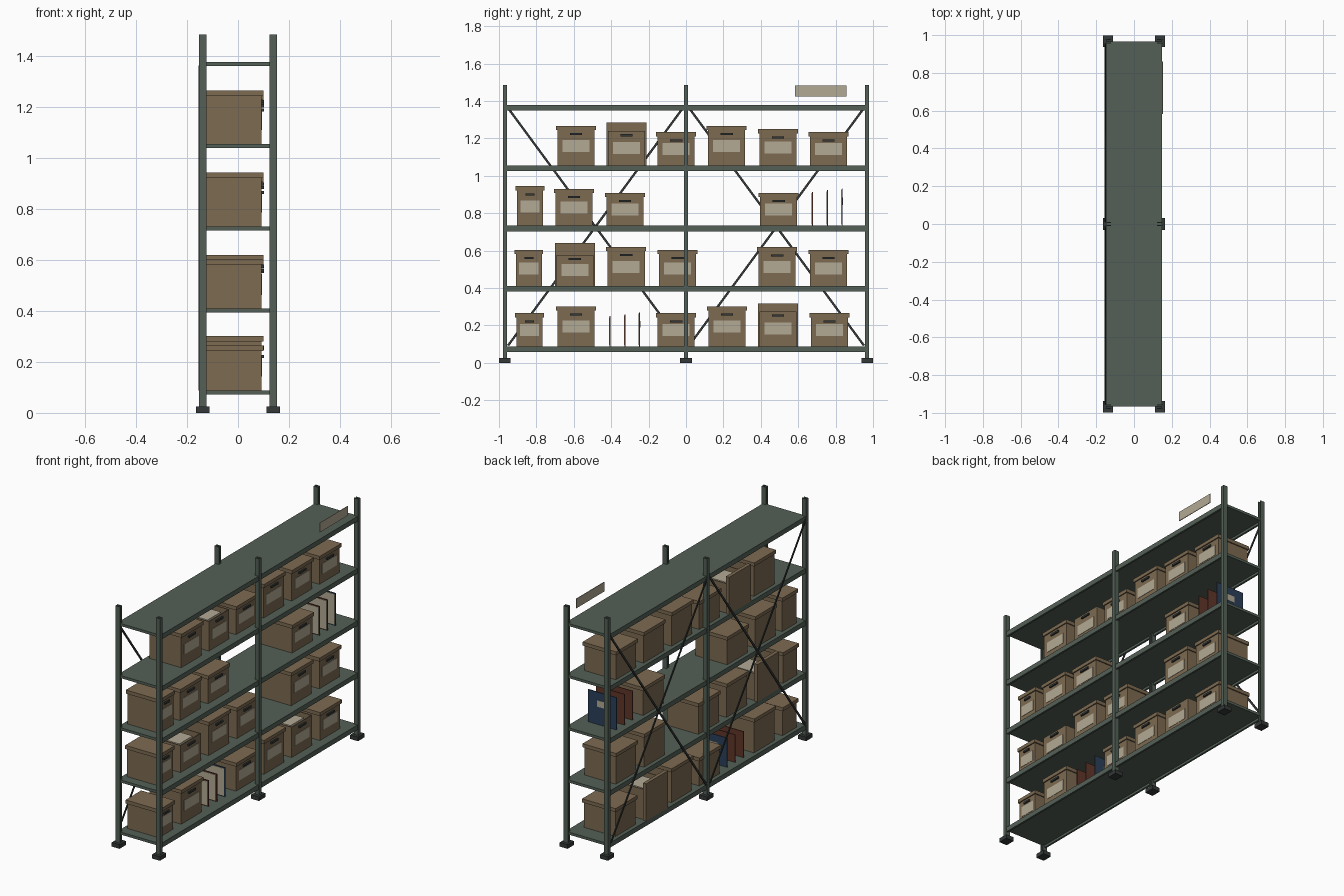
import bpy, bmesh, math
from mathutils import Matrix, Vector

if "Cube" in bpy.data.objects:
    bpy.data.objects.remove(bpy.data.objects["Cube"])


def material(name, rgb):
    m = bpy.data.materials.new(name)
    m.diffuse_color = (*rgb, 1)
    m.use_nodes = True
    m.node_tree.nodes["Principled BSDF"].inputs["Base Color"].default_value = m.diffuse_color
    return m


MATS = [material("green steel", (0.088, 0.118, 0.095)),
        material("charcoal metal", (0.035, 0.04, 0.04)),
        material("brown card", (0.205, 0.145, 0.083)),
        material("beige paper", (0.45, 0.40, 0.30)),
        material("navy cover", (0.024, 0.05, 0.10)),
        material("rust cover", (0.115, 0.035, 0.022))]
GREEN, DARK, CARD, PAPER, NAVY, RUST = range(6)


def block(bm, x0, x1, y0, y1, z0, z1, mat):
    mtx = (Matrix.Translation(((x0 + x1) / 2, (y0 + y1) / 2, (z0 + z1) / 2))
           @ Matrix.Diagonal((x1 - x0, y1 - y0, z1 - z0, 1)))
    res = bmesh.ops.create_cube(bm, size=1, matrix=mtx)
    for f in {f for v in res["verts"] for f in v.link_faces}:
        f.material_index = mat
    return res["verts"]


def finish(bm, name):
    me = bpy.data.meshes.new(name)
    used = sorted({f.material_index for f in bm.faces})
    for f in bm.faces:
        f.material_index = used.index(f.material_index)
    bm.to_mesh(me)
    bm.free()
    for i in used:
        me.materials.append(MATS[i])
    ob = bpy.data.objects.new(name, me)
    bpy.context.collection.objects.link(ob)
    return ob


SHELF_TOPS = [0.088, 0.41, 0.733, 1.056, 1.378]

# Channel posts on foot plates
for y in (-0.968, 0, 0.968):
    for s in (-1, 1):
        bm = bmesh.new()
        pts = [(0.153, -0.0115), (0.153, 0.0115), (0.123, 0.0115), (0.123, 0.006),
               (0.146, 0.006), (0.146, -0.006), (0.123, -0.006), (0.123, -0.0115)]
        face = bm.faces.new([bm.verts.new((s * px, y + py, 0.02)) for px, py in pts])
        ext = bmesh.ops.extrude_face_region(bm, geom=[face])
        bmesh.ops.translate(bm, vec=(0, 0, 1.466),
                            verts=[v for v in ext["geom"] if isinstance(v, bmesh.types.BMVert)])
        bmesh.ops.recalc_face_normals(bm, faces=bm.faces)
        finish(bm, "post")
        bm = bmesh.new()
        block(bm, s * 0.138 - 0.027, s * 0.138 + 0.027, y - 0.031, y + 0.031, 0, 0.025, DARK)
        finish(bm, "foot_plate")

# Shelves: plate with a folded lip along each long edge
for z in SHELF_TOPS:
    bm = bmesh.new()
    block(bm, -0.135, 0.135, -0.967, 0.967, z - 0.016, z, GREEN)
    for s in (-1, 1):
        x0, x1 = sorted((s * 0.135, s * 0.147))
        block(bm, x0, x1, -0.967, 0.967, z - 0.03, z, GREEN)
    finish(bm, "shelf")

# Crossed flat braces at the back
for yc in (-0.484, 0.484):
    for s in (-1, 1):
        bm = bmesh.new()
        dy, dz = 0.935, 1.27
        verts = block(bm, -0.0025, 0.0025, -0.006, 0.006,
                      -math.hypot(dy, dz) / 2, math.hypot(dy, dz) / 2, DARK)
        bmesh.ops.transform(bm, verts=verts, matrix=Matrix.Translation(
            (-0.1515 - 0.001 * s, yc, 0.727)) @ Matrix.Rotation(s * math.atan2(dy, dz), 4, 'X'))
        finish(bm, "back_brace")


def archive_box(y, z, h, wide=0.213, open_top=False):
    bm = bmesh.new()
    hw = wide / 2 - 0.007
    x0, x1 = -0.123, 0.093
    if open_top:
        t = 0.005
        block(bm, x0, x1, y - hw, y + hw, z, z + t, CARD)
        for s in (-1, 1):
            a, b = sorted((y + s * hw, y + s * (hw - t)))
            block(bm, x0, x1, a, b, z + t, z + h, CARD)
        block(bm, x0, x0 + t, y - hw + t, y + hw - t, z + t, z + h, CARD)
        block(bm, x1 - t, x1, y - hw + t, y + hw - t, z + t, z + h, CARD)
        # papers inside, and the lid stood on end behind
        block(bm, -0.095, 0.06, y - 0.065, y + 0.065, z + t, z + h - 0.012, PAPER)
        block(bm, -0.147, -0.125, y - wide / 2, y + wide / 2, z, z + 0.23, CARD)
        handle, mid = z + h - 0.022, z + h * 0.52
    else:
        block(bm, x0, x1, y - hw, y + hw, z, z + h - 0.02, CARD)
        block(bm, -0.13, 0.1, y - wide / 2, y + wide / 2, z + h - 0.022, z + h, CARD)
        handle, mid = z + h - 0.044, z + h * 0.5
    # handle and label on the front
    k = wide / 0.213
    block(bm, x1 - 0.002, x1 + 0.009, y - 0.033 * k, y + 0.033 * k,
          handle - 0.006, handle + 0.006, DARK)
    lw = 0.072 * k
    block(bm, x1 - 0.001, x1 + 0.002, y - lw, y + lw, mid - 0.034, mid + 0.03, PAPER)
    finish(bm, "open_archive_box" if open_top else "archive_box")


N = 0.153  # narrow box width
ROWS = [
    [(-0.837, 0.177, N), (-0.588, 0.214), (-0.053, 0.177), (0.219, 0.214),
     (0.492, 0.187, 0.213, True), (0.767, 0.177)],
    [(-0.84, 0.194, N), (-0.594, 0.167, 0.213, True), (-0.32, 0.21), (-0.045, 0.194),
     (0.487, 0.208), (0.762, 0.194)],
    [(-0.834, 0.211, N), (-0.599, 0.197), (-0.326, 0.176), (0.495, 0.176)],
    [(-0.588, 0.211), (-0.318, 0.182, 0.213, True), (-0.053, 0.177), (0.217, 0.211),
     (0.492, 0.193), (0.762, 0.177)],
]
for z, row in zip(SHELF_TOPS, ROWS):
    for y, h, *rest in row:
        archive_box(y, z, h, *rest)

# Upright folders: coloured cover, pale sheet on the near side, small label on the last
for y_start, z, h0 in ((-0.406, SHELF_TOPS[0], 0.161), (0.677, SHELF_TOPS[2], 0.18)):
    for i in range(3):
        y, h = y_start + 0.079 * i, h0 + 0.01 * i
        bm = bmesh.new()
        block(bm, -0.11, 0.085, y - 0.002, y + 0.003, z, z + h, NAVY if i == 2 else RUST)
        block(bm, -0.105, 0.08, y - 0.005, y - 0.002, z + 0.006, z + h - 0.006, PAPER)
        if i == 2:
            block(bm, -0.045, 0.02, y + 0.002, y + 0.005, z + h * 0.55, z + h * 0.75, PAPER)
        finish(bm, "folder")

# Blank sign plate above the top shelf
bm = bmesh.new()
block(bm, 0.149, 0.153, 0.583, 0.859, 1.424, 1.482, PAPER)
finish(bm, "sign_plate")
